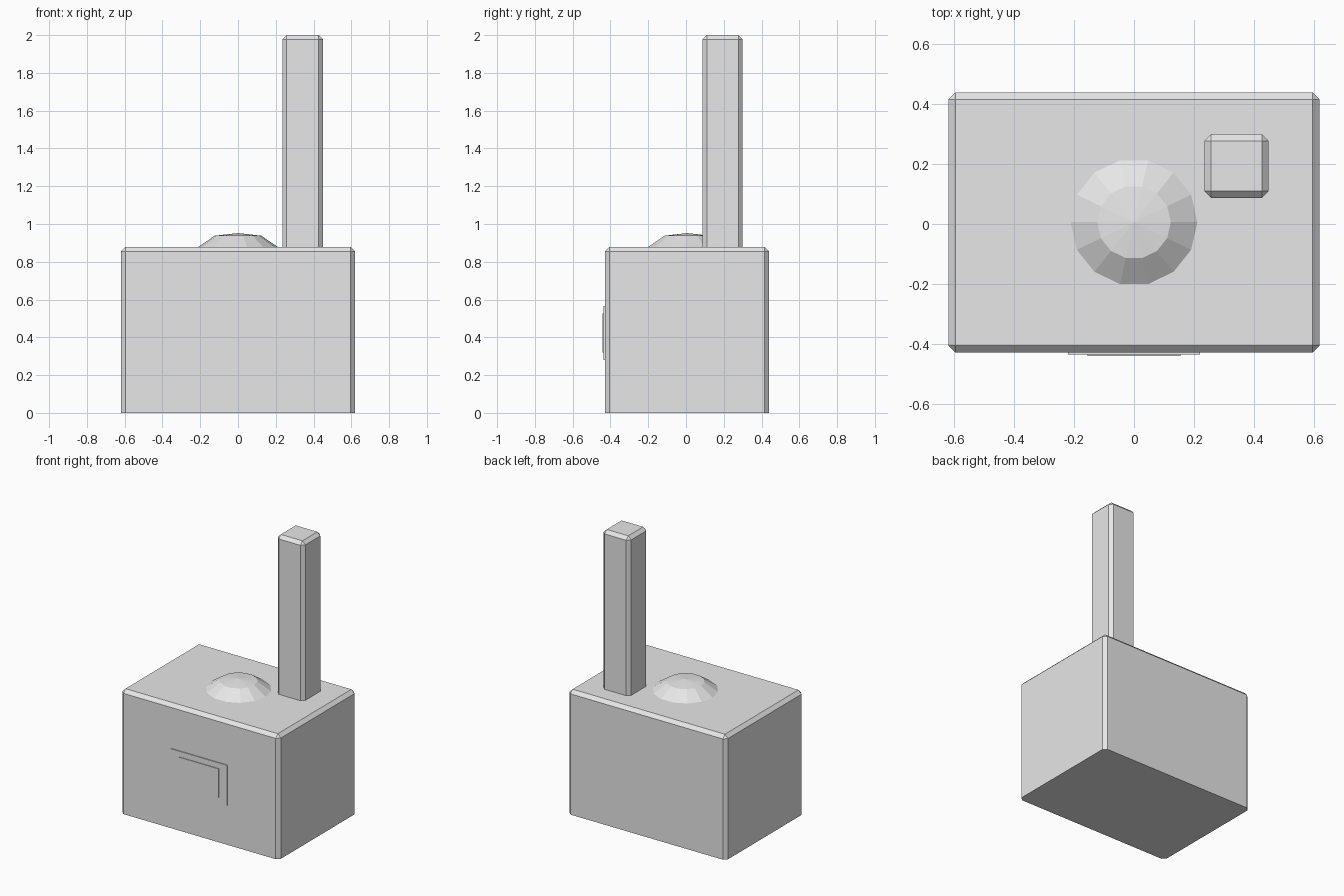
import bpy
import bmesh
from math import cos, sin, tau

cube = bpy.data.objects.get("Cube")
if cube:
    bpy.data.objects.remove(cube, do_unlink=True)

# One plain material for every part
grey = bpy.data.materials.new("light grey")
grey.use_nodes = True
colour = (0.8, 0.8, 0.8, 1)
grey.diffuse_color = colour
grey.node_tree.nodes["Principled BSDF"].inputs["Base Color"].default_value = colour


def finish(name, bm):
    bmesh.ops.recalc_face_normals(bm, faces=bm.faces)
    mesh = bpy.data.meshes.new(name)
    bm.to_mesh(mesh)
    bm.free()
    mesh.materials.append(grey)
    obj = bpy.data.objects.new(name, mesh)
    bpy.context.collection.objects.link(obj)
    return obj


def block(name, low, high, chamfer=0.0):
    """Box between two corners, chamfered on all edges except the base."""
    bm = bmesh.new()
    bmesh.ops.create_cube(bm, size=1)
    for v in bm.verts:
        for i in range(3):
            v.co[i] = low[i] if v.co[i] < 0 else high[i]
    if chamfer:
        edges = [e for e in bm.edges if any(v.co.z > low[2] + 0.001 for v in e.verts)]
        bmesh.ops.bevel(bm, geom=edges, offset=chamfer, segments=1,
                        profile=0.5, affect='EDGES')
    return finish(name, bm)


def dome(name, centre, rings, apex, sides):
    """Faceted cap from stacked rings of (radius, height)."""
    bm = bmesh.new()
    x, y = centre
    loops = [[bm.verts.new((x + r * cos(tau * i / sides), y + r * sin(tau * i / sides), z))
              for i in range(sides)] for r, z in rings]
    top = bm.verts.new((x, y, apex))
    bm.faces.new(loops[0])
    for i in range(sides):
        j = (i + 1) % sides
        for a, b in zip(loops, loops[1:]):
            bm.faces.new((a[i], a[j], b[j], b[i]))
        bm.faces.new((loops[-1][i], loops[-1][j], top))
    return finish(name, bm)


# Main housing and tall stack
block("body", (-0.62, -0.43, 0), (0.62, 0.44, 0.878), 0.024)
block("chimney", (0.235, 0.087, 0.8), (0.45, 0.30, 2), 0.023)

# Low faceted cap on the top
dome("top_dome", (0, 0.006), [(0.212, 0.87), (0.212, 0.878), (0.123, 0.938)], 0.952, 14)

# Thin stepped panel on the front
block("front_panel", (-0.22, -0.436, 0.28), (0.22, -0.428, 0.565))
block("front_panel_inset", (-0.155, -0.441, 0.32), (0.155, -0.434, 0.525))
